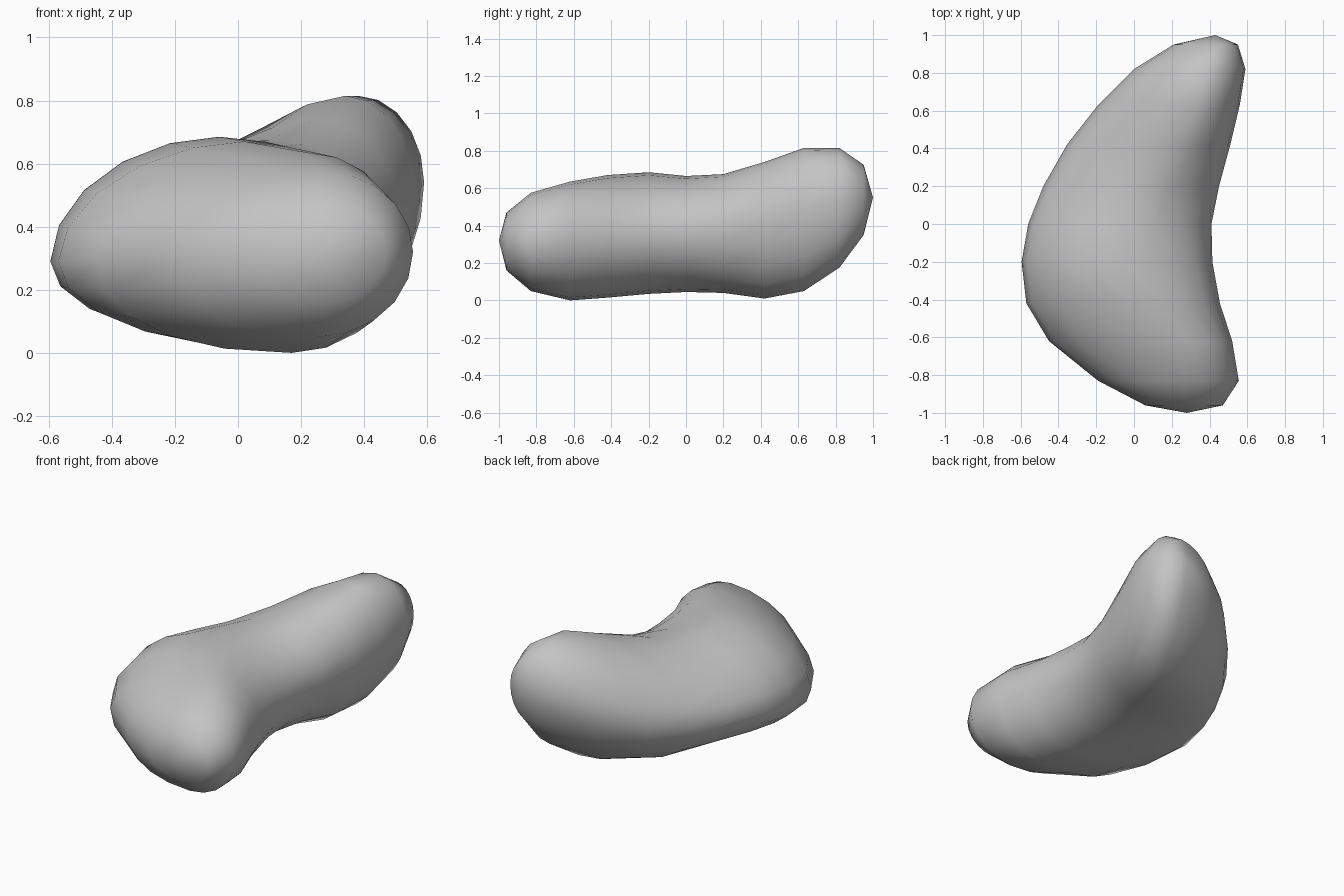
import bpy
import bmesh
from math import cos, sin, pi

cube = bpy.data.objects.get("Cube")
if cube:
    bpy.data.objects.remove(cube, do_unlink=True)

SIDES = 20

# Cross-sections along the body: y, then the left, right, bottom and top
# extremes of each ring as (x, z) pairs, then the fullness of the upper and
# lower outer shoulders (2 is an ellipse, less is flatter)
SECTIONS = [
    (-0.96, (0.06, 0.31), (0.47, 0.32), (0.28, 0.16), (0.28, 0.47), 2, 2.1),
    (-0.83, (-0.19, 0.31), (0.555, 0.32), (0.25, 0.05), (0.27, 0.575), 1.9, 2.2),
    (-0.62, (-0.45, 0.30), (0.52, 0.33), (0.17, 0.0), (0.22, 0.635), 1.8, 2.2),
    (-0.42, (-0.57, 0.29), (0.455, 0.34), (0.10, 0.015), (0.02, 0.67), 1.85, 2),
    (-0.20, (-0.595, 0.29), (0.415, 0.36), (0.05, 0.035), (-0.06, 0.685), 1.9, 2),
    (0.0, (-0.56, 0.31), (0.41, 0.37), (0.05, 0.045), (-0.02, 0.665), 1.75, 2),
    (0.20, (-0.48, 0.32), (0.45, 0.39), (0.10, 0.04), (0.10, 0.675), 1.65, 2),
    (0.42, (-0.355, 0.33), (0.51, 0.43), (0.20, 0.01), (0.25, 0.74), 1.6, 2),
    (0.63, (-0.19, 0.36), (0.56, 0.50), (0.30, 0.05), (0.34, 0.815), 1.6, 2),
    (0.82, (0.0, 0.44), (0.59, 0.54), (0.37, 0.175), (0.38, 0.815), 1.65, 2),
    (0.95, (0.21, 0.52), (0.55, 0.55), (0.42, 0.35), (0.43, 0.725), 1.8, 2),
]
FRONT_TIP = (0.28, -1.0, 0.32)
BACK_TIP = (0.43, 1.0, 0.55)


def ring_points(y, left, right, bottom, top, upper, lower):
    """Ring of four rounded quarters joining the four extremes."""
    for i in range(SIDES):
        c, s = cos(2 * pi * i / SIDES), sin(2 * pi * i / SIDES)
        side = right if c >= 0 else left
        cap = top if s >= 0 else bottom
        power = 2 if c >= 0 else upper if s >= 0 else lower
        x = cap[0] + (side[0] - cap[0]) * abs(c) ** (2 / power)
        z = side[1] + (cap[1] - side[1]) * abs(s) ** (2 / power)
        yield x, y, z


# Curved body lofted through the rings, closed with a fan at each tip
bm = bmesh.new()
rings = [[bm.verts.new(p) for p in ring_points(*sec)] for sec in SECTIONS]
front, back = bm.verts.new(FRONT_TIP), bm.verts.new(BACK_TIP)
for i in range(SIDES):
    j = (i + 1) % SIDES
    for a, b in zip(rings, rings[1:]):
        bm.faces.new((a[i], a[j], b[j], b[i]))
    bm.faces.new((front, rings[0][j], rings[0][i]))
    bm.faces.new((back, rings[-1][i], rings[-1][j]))
bmesh.ops.recalc_face_normals(bm, faces=bm.faces)
for f in bm.faces:
    f.smooth = True
mesh = bpy.data.meshes.new("curved_body")
bm.to_mesh(mesh)
bm.free()
body = bpy.data.objects.new("curved_body", mesh)
bpy.context.collection.objects.link(body)

# Plain grey surface
grey = bpy.data.materials.new("plain_grey")
grey.use_nodes = True
colour = (0.55, 0.55, 0.55, 1.0)
grey.diffuse_color = colour
grey.node_tree.nodes["Principled BSDF"].inputs["Base Color"].default_value = colour
mesh.materials.append(grey)
